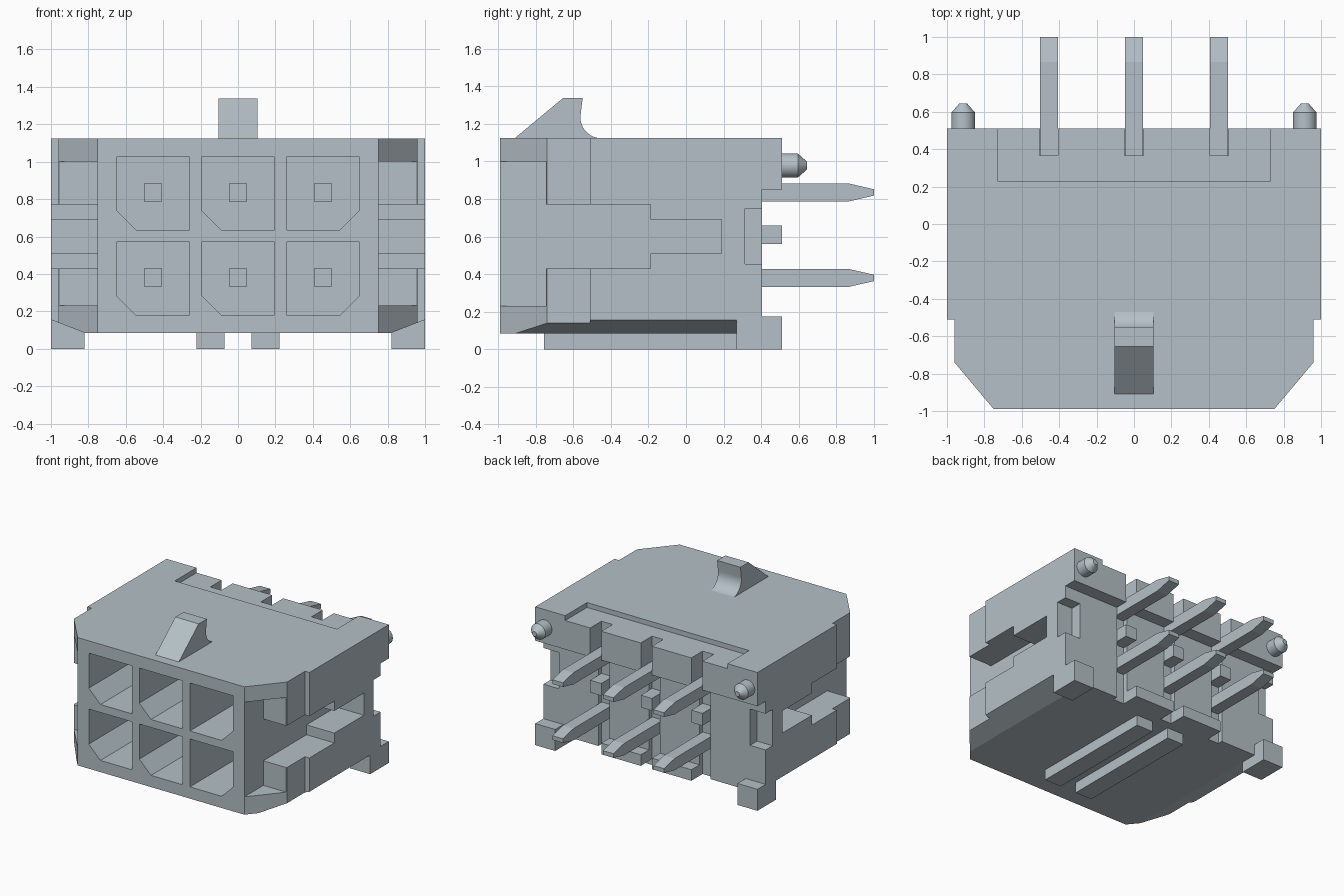
import bpy, bmesh, math

if "Cube" in bpy.data.objects:
    bpy.data.objects.remove(bpy.data.objects["Cube"])

def material(name, col):
    m = bpy.data.materials.new(name)
    m.diffuse_color = (*col, 1)
    m.use_nodes = True
    m.node_tree.nodes["Principled BSDF"].inputs["Base Color"].default_value = m.diffuse_color
    return m

GREY = material("blue grey plastic", (0.46, 0.53, 0.57))

# a 2D profile swept along one axis; the profile holds the other two axes in xyz order
def prism(name, axis, pts, lo, hi):
    bm = bmesh.new()
    def place(p, t):
        c = list(p)
        c.insert("xyz".index(axis), t)
        return bm.verts.new(c)
    a = [place(p, lo) for p in pts]
    b = [place(p, hi) for p in pts]
    bm.faces.new(a)
    bm.faces.new(b[::-1])
    n = len(pts)
    for i in range(n):
        j = (i + 1) % n
        bm.faces.new((a[j], a[i], b[i], b[j]))
    bmesh.ops.recalc_face_normals(bm, faces=bm.faces)
    me = bpy.data.meshes.new(name)
    bm.to_mesh(me)
    bm.free()
    me.materials.append(GREY)
    ob = bpy.data.objects.new(name, me)
    bpy.context.collection.objects.link(ob)
    return ob

def box(name, x0, x1, y0, y1, z0, z1):
    return prism(name, "z", [(x0, y0), (x1, y0), (x1, y1), (x0, y1)], z0, z1)

def side_box(name, s, x0, x1, *yz):
    return box(name, min(s * x0, s * x1), max(s * x0, s * x1), *yz)

def smooth(ob):
    bpy.ops.object.select_all(action='DESELECT')
    ob.select_set(True)
    bpy.context.view_layer.objects.active = ob
    bpy.ops.object.shade_smooth_by_angle(angle=math.radians(30))

PIN_X = (-0.455, 0, 0.455)
PIN_Z = (0.38, 0.835)

# housing: plan outline with stepped, chamfered front corners
half = [(0.75, -0.99), (0.96, -0.74), (0.96, -0.51), (1, -0.51), (1, 0.51)]
housing = prism("housing", "z", half + [(-x, y) for x, y in half[::-1]], 0.085, 1.125)

cuts = [box("cut", -1.1, 1.1, 0.405, 0.6, 0, 0.85),           # under the rear overhang
        box("cut", -0.73, 0.73, 0.23, 0.6, 1.085, 1.2)]       # shallow top recess
for px in PIN_X:
    cuts.append(box("cut", px - 0.05, px + 0.05, 0.365, 0.6, 0, 1.2))   # pin slots
    for pz in PIN_Z:                                          # sockets with one clipped corner
        s = 1 if px > 0.1 else -1
        w, c = 0.195, 0.105
        prof = [(-w, w), (-w, -w), (w - c, -w), (w, -w + c), (w, w)]
        cuts.append(prism("cut", "y", [(px + s * x, pz + z - 0.005) for x, z in prof], -1.1, 0.2))
for s in (-1, 1):
    cuts += [
        prism("cut", "y", [(s * 0.82, 0.085), (s * 1.0772, 0.185), (s * 1.0772, 0.0), (s * 0.82, 0.0)], -1.1, 0.27),
        side_box("cut", s, 0.75, 1.1, -1.1, -0.745, 0.23, 1.0),    # front corner pocket
        side_box("cut", s, 0.75, 1.1, -0.8, -0.19, 0.43, 0.77),    # wide side channel
        side_box("cut", s, 0.75, 1.1, -0.3, 0.19, 0.51, 0.69),     # narrow side channel
        side_box("cut", s, 0.86, 1.1, 0.315, 0.5, 0.455, 0.75)]    # rear side notch

bpy.context.view_layer.objects.active = housing
for c in cuts:
    m = housing.modifiers.new("cut", 'BOOLEAN')
    m.operation, m.solver, m.object = 'DIFFERENCE', 'EXACT', c
    bpy.ops.object.modifier_apply(modifier=m.name)
    bpy.data.objects.remove(c)

# pins with tapered tails, and the small tab between each pair
for px in PIN_X:
    for z in PIN_Z:
        prism("pin", "x", [(-0.6, z - 0.048), (0.865, z - 0.048), (1.0, z - 0.017),
                           (1.0, z + 0.017), (0.865, z + 0.048), (-0.6, z + 0.048)],
              px - 0.0475, px + 0.0475)
    box("rear_tab", px - 0.05, px + 0.05, 0.36, 0.51, 0.56, 0.66)

# bottom rear ledges between the pin slots
for s in (-1, 1):
    side_box("rear_ledge", s, 0.05, 0.405, 0.4, 0.51, 0.085, 0.175)
    side_box("bottom_rail", s, 0.072, 0.222, -0.755, 0.3, 0, 0.09)
    side_box("foot", s, 0.82, 1.0, 0.27, 0.51, 0, 0.175)
    # locating pegs with conical tips
    rings = [(0.5, 0.064), (0.595, 0.064), (0.645, 0.02)]
    bm = bmesh.new()
    loops = [[bm.verts.new((s * 0.913 + r * math.cos(k * math.tau / 32), y,
                            0.978 + r * math.sin(k * math.tau / 32))) for k in range(32)]
             for y, r in rings]
    for a, b in zip(loops, loops[1:]):
        for k in range(32):
            bm.faces.new((a[k], a[k - 1], b[k - 1], b[k]))
    bm.faces.new(loops[0])
    bm.faces.new(loops[-1][::-1])
    bmesh.ops.recalc_face_normals(bm, faces=bm.faces)
    me = bpy.data.meshes.new("locating_peg")
    bm.to_mesh(me)
    bm.free()
    me.materials.append(GREY)
    peg = bpy.data.objects.new("locating_peg", me)
    bpy.context.collection.objects.link(peg)
    smooth(peg)

# latch ramp with a concave rear face
arc = [(-0.45 + 0.112 * math.cos(math.radians(a)), 1.235 + 0.112 * math.sin(math.radians(a)))
       for a in range(170, 261, 10)]
latch = prism("latch_ramp", "x", [(-0.91, 1.12), (-0.91, 1.125), (-0.655, 1.337), (-0.55, 1.337)] + arc,
              -0.105, 0.105)
smooth(latch)
